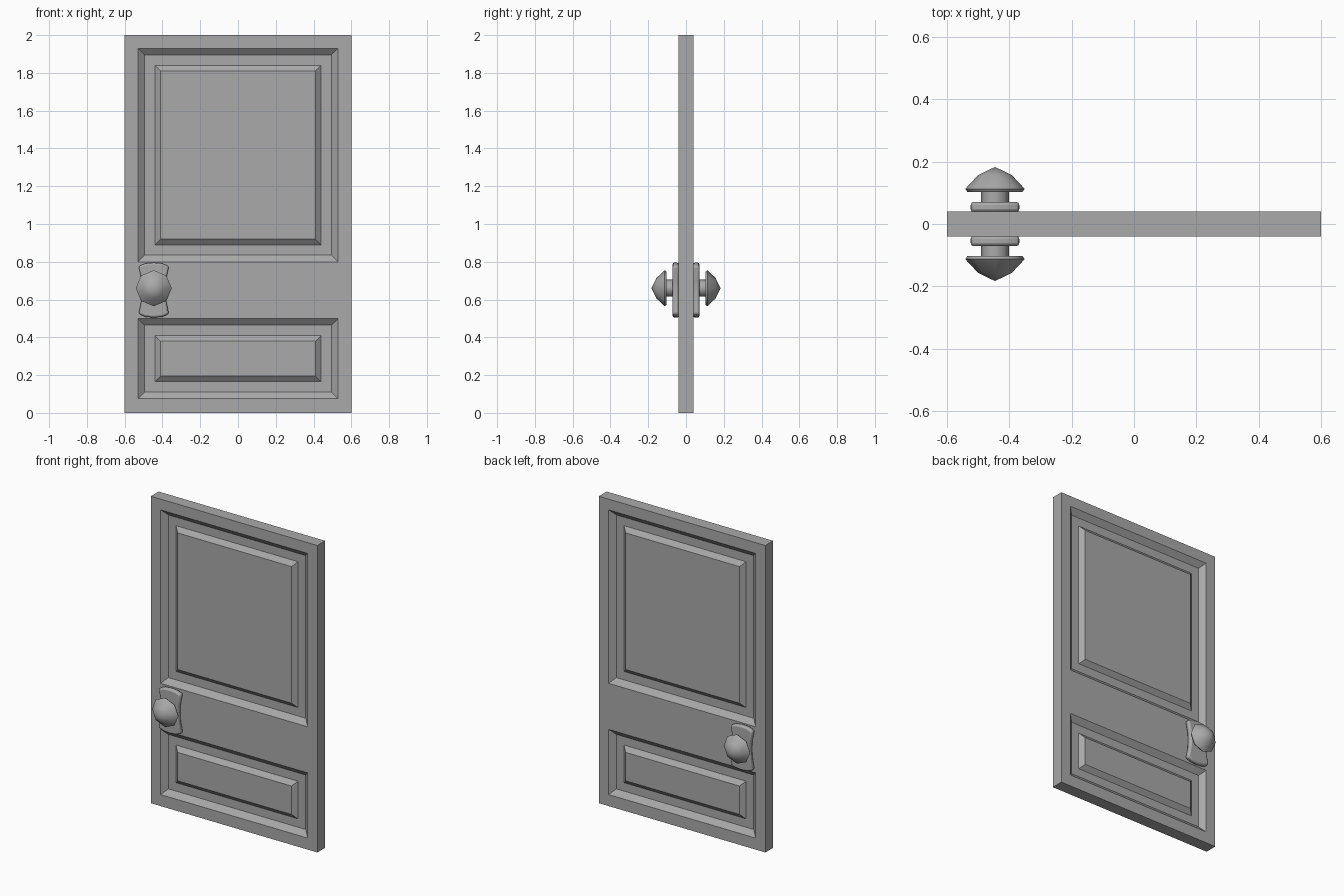
import bpy, bmesh, math

if "Cube" in bpy.data.objects:
    bpy.data.objects.remove(bpy.data.objects["Cube"], do_unlink=True)

grey = bpy.data.materials.new("plain grey")
grey.use_nodes = True
colour = (0.4, 0.4, 0.4, 1)
grey.diffuse_color = colour
grey.node_tree.nodes["Principled BSDF"].inputs["Base Color"].default_value = colour


def finish(bm, name, smooth_angle=None):
    bmesh.ops.recalc_face_normals(bm, faces=bm.faces[:])
    mesh = bpy.data.meshes.new(name)
    bm.to_mesh(mesh)
    bm.free()
    mesh.materials.append(grey)
    obj = bpy.data.objects.new(name, mesh)
    bpy.context.collection.objects.link(obj)
    if smooth_angle:
        bpy.ops.object.select_all(action='DESELECT')
        obj.select_set(True)
        bpy.context.view_layer.objects.active = obj
        bpy.ops.object.shade_smooth_by_angle(angle=math.radians(smooth_angle))
    return obj


# Door slab, cut along the panel borders
WIDTH, THICK, HEIGHT = 1.2, 0.08, 2.0
PANEL_X = 0.53
PANELS = [(0.075, 0.5), (0.8, 1.93)]
bm = bmesh.new()
bmesh.ops.create_cube(bm, size=1)
for v in bm.verts:
    v.co = (v.co.x * WIDTH, v.co.y * THICK, (v.co.z + 0.5) * HEIGHT)
cuts = [((x, 0, 0), (1, 0, 0)) for x in (-PANEL_X, PANEL_X)]
cuts += [((0, 0, z), (0, 0, 1)) for panel in PANELS for z in panel]
for co, normal in cuts:
    geom = bm.verts[:] + bm.edges[:] + bm.faces[:]
    bmesh.ops.bisect_plane(bm, geom=geom, plane_co=co, plane_no=normal)
bm.normal_update()

# Sunken moulding and raised field of each panel, on both sides
fields = []
for f in bm.faces:
    c = f.calc_center_median()
    if abs(f.normal.y) > 0.9 and abs(c.x) < 0.1:
        if any(low < c.z < high for low, high in PANELS):
            fields.append(f)
for thickness, depth in [(0.035, -0.03), (0.055, 0), (0.03, 0.025)]:
    bmesh.ops.inset_individual(bm, faces=fields, thickness=thickness,
                               depth=depth, use_even_offset=True)
finish(bm, "door_panel")

KNOB_X, KNOB_Z = -0.446, 0.66


def knob(name, side, sides=8):
    """Turned neck and pointed knob, given as (radius, distance from centre)."""
    profile = [(0.045, 0.06), (0.045, 0.102), (0.088, 0.102),
               (0.095, 0.113), (0.054, 0.157)]
    bm = bmesh.new()
    rings = []
    for r, y in profile:
        ring = []
        for i in range(sides):
            a = math.tau * i / sides
            ring.append(bm.verts.new((KNOB_X + r * math.cos(a), side * y,
                                      KNOB_Z + r * math.sin(a))))
        rings.append(ring)
    tip = bm.verts.new((KNOB_X, side * 0.183, KNOB_Z))
    bm.faces.new(rings[0])
    for i in range(sides):
        j = (i + 1) % sides
        for a, b in zip(rings, rings[1:]):
            bm.faces.new((a[i], a[j], b[j], b[i]))
        bm.faces.new((rings[-1][i], rings[-1][j], tip))
    finish(bm, name, 50)


def backplate(name, side):
    """Waisted plate with bowed ends."""
    quarter = [(0.062, 0), (0.065, 0.05), (0.08, 0.118), (0.045, 0.132), (0, 0.136)]
    right = [(x, -z) for x, z in reversed(quarter[1:])] + quarter
    outline = right + [(-x, z) for x, z in reversed(right[1:-1])]
    bm = bmesh.new()
    base = bm.faces.new([bm.verts.new((KNOB_X + x, side * 0.038, 0.65 + z * 1.07))
                         for x, z in outline])
    out = bmesh.ops.extrude_face_region(bm, geom=[base])["geom"]
    moved = [g for g in out if isinstance(g, bmesh.types.BMVert)]
    bmesh.ops.translate(bm, verts=moved, vec=(0, side * 0.033, 0))
    obj = finish(bm, name, 40)
    bevel = obj.modifiers.new("rounded rim", 'BEVEL')
    bevel.width = 0.01
    bevel.segments = 2
    bevel.limit_method = 'ANGLE'
    bevel.angle_limit = math.radians(50)


# Matching handles on both faces
for label, side in (("front", -1), ("back", 1)):
    knob(label + "_knob", side)
    backplate(label + "_backplate", side)
